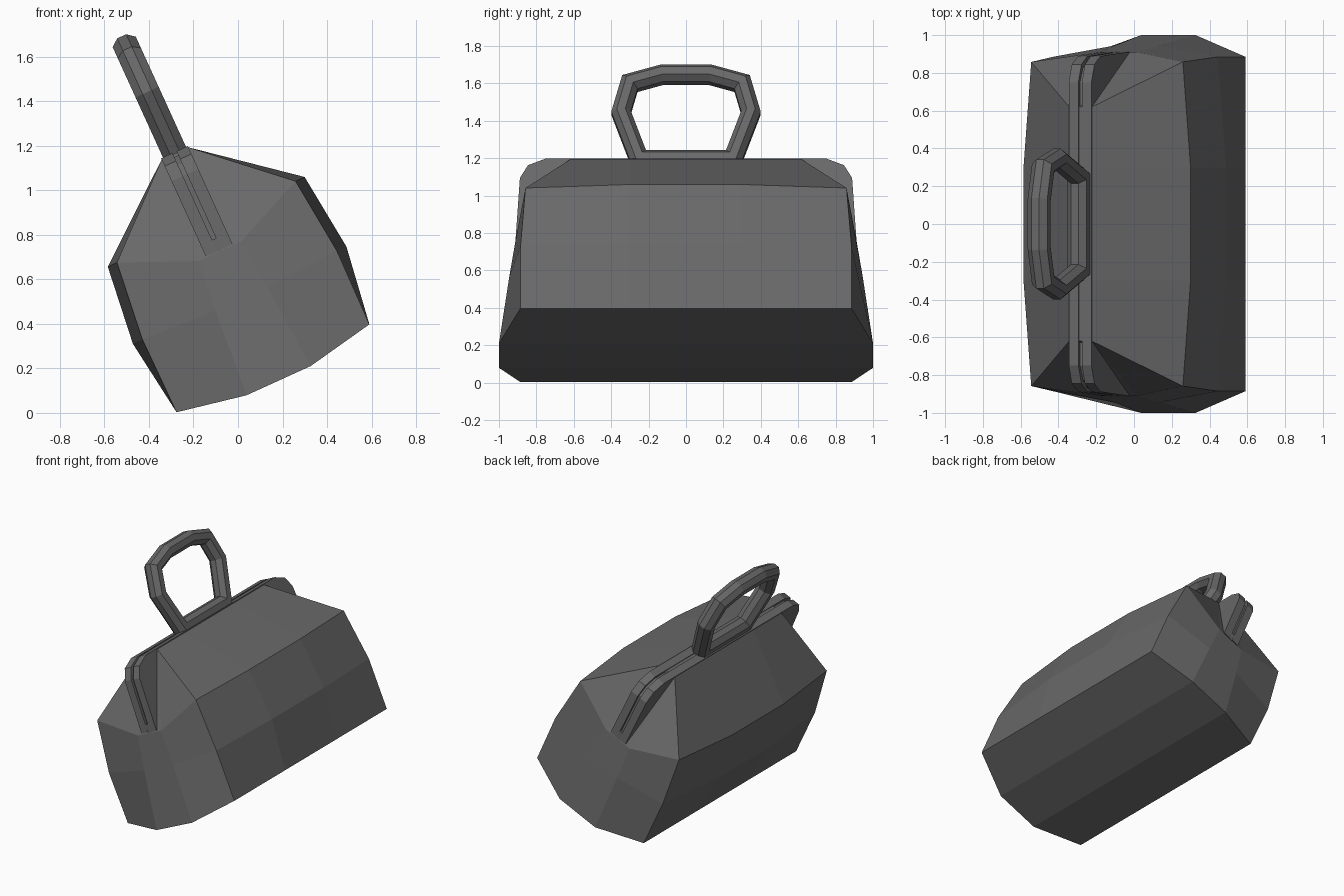
import bpy, bmesh, math
from mathutils import Matrix, Vector

if "Cube" in bpy.data.objects:
    bpy.data.objects.remove(bpy.data.objects["Cube"])

TILT = math.radians(24.5)      # the bag rests tipped on one long edge
AC = 0.226                     # bag centre across its width
PLACE = Matrix.Rotation(-TILT, 4, 'Y') @ Matrix.Translation((AC, 0, 0))

leather = bpy.data.materials.new("dark_grey_leather")
leather.diffuse_color = (0.14, 0.14, 0.14, 1)
leather.use_nodes = True
leather.node_tree.nodes["Principled BSDF"].inputs["Base Color"].default_value = leather.diffuse_color


def finish(name, bm):
    """Tip the part into place and link it as a flat shaded object."""
    bmesh.ops.remove_doubles(bm, verts=bm.verts, dist=0.0005)
    bmesh.ops.transform(bm, matrix=PLACE, verts=bm.verts)
    bmesh.ops.recalc_face_normals(bm, faces=bm.faces)
    me = bpy.data.meshes.new(name)
    bm.to_mesh(me)
    bm.free()
    me.materials.append(leather)
    ob = bpy.data.objects.new(name, me)
    bpy.context.collection.objects.link(ob)


def plate(bm, profile, x0, x1):
    """Extrude a (y, z) outline between two x positions."""
    f = bm.faces.new([bm.verts.new((x0, y, z)) for y, z in profile])
    r = bmesh.ops.extrude_face_region(bm, geom=[f])
    vs = [v for v in r["geom"] if isinstance(v, bmesh.types.BMVert)]
    bmesh.ops.translate(bm, verts=vs, vec=(x1 - x0, 0, 0))


# Bag body: each row holds the end, corner and side points of one quadrant
rows = [
    [(0.158, 1.0, 0.056), (0.476, 0.885, 0.117), (0.476, 0.3, 0.117)],
    [(0.128, 0.945, 0.46), (0.480, 0.885, 0.478), (0.527, 0.3, 0.478)],
    [(0.105, 0.91, 0.694), (0.441, 0.858, 0.84), (0.486, 0.3, 0.84)],
    [(0.066, 0.62, 1.178), (0.066, 0.62, 1.178), (0.066, 0.3, 1.178)],
]
bm = bmesh.new()
loops = []
for q in rows:
    ring = list(q)
    ring += [(x, -y, z) for x, y, z in reversed(q)]
    ring += [(-x, -y, z) for x, y, z in q]
    ring += [(-x, y, z) for x, y, z in reversed(q)]
    loops.append([bm.verts.new(p) for p in ring])
for lo, hi in zip(loops, loops[1:]):
    for i in range(12):
        j = (i + 1) % 12
        bm.faces.new((lo[i], lo[j], hi[j], hi[i]))
b = loops[0]
bm.faces.new(b[0:6])                        # bottom strips
bm.faces.new(b[6:12])
bm.faces.new((b[0], b[5], b[6], b[11]))
t = loops[-1]
bm.faces.new([t[i] for i in (1, 2, 3, 4, 7, 8, 9, 10)])   # ridge
finish("bag_body", bm)


# Closure band: two rails over the ridge with a sunken seam between them
def arch(inset, foot):
    outer = [(0.912 - inset, foot), (0.888 - inset, 1.07),
             (0.845 - inset, 1.145 - inset), (0.75, 1.184 - inset)]
    inner = [(0.60, 1.16 - inset), (0.86 - inset, foot)]
    return outer, inner


def full_outline(inset, foot):
    outer, inner = arch(inset, foot)
    half = [inner[1]] + outer
    return (half + [(-y, z) for y, z in reversed(half)]
            + [(-inner[0][0], inner[0][1]), inner[0]])


bm = bmesh.new()
for s in (-1, 1):
    plate(bm, full_outline(0, 0.70), s * 0.010, s * 0.066)
finish("closure_rails", bm)

bm = bmesh.new()
plate(bm, full_outline(0.02, 0.72), -0.0105, 0.0105)
finish("closure_seam", bm)

bm = bmesh.new()
for s in (-1, 1):
    plate(bm, [(s * 0.86, 0.695), (s * 0.911, 0.695),
               (s * 0.909, 0.755), (s * 0.86, 0.755)], -0.0105, 0.0105)
finish("seam_ends", bm)

# Handle: closed ring with an eight sided section, mitred at each corner
half = [(0.250, 1.205), (0.347, 1.482), (0.300, 1.655), (0.130, 1.706)]
path = [Vector(p) for p in half] + [Vector((-y, z)) for y, z in reversed(half)]
W, R, CW, CR = 0.057, 0.050, 0.022, 0.022
section = [(W, CR), (CW, R), (-CW, R), (-W, CR),
           (-W, -CR), (-CW, -R), (CW, -R), (W, -CR)]
bm = bmesh.new()
rings = []
n = len(path)
for i, p in enumerate(path):
    d0 = (p - path[i - 1]).normalized()
    d1 = (path[(i + 1) % n] - p).normalized()
    n0, n1 = Vector((d0.y, -d0.x)), Vector((d1.y, -d1.x))
    m = (n0 + n1).normalized()
    m /= m.dot(n0)
    rings.append([bm.verts.new((w, p.x + m.x * r, p.y + m.y * r))
                  for w, r in section])
for i in range(n):
    a, c = rings[i], rings[(i + 1) % n]
    for k in range(8):
        l = (k + 1) % 8
        bm.faces.new((a[k], a[l], c[l], c[k]))
finish("handle", bm)
